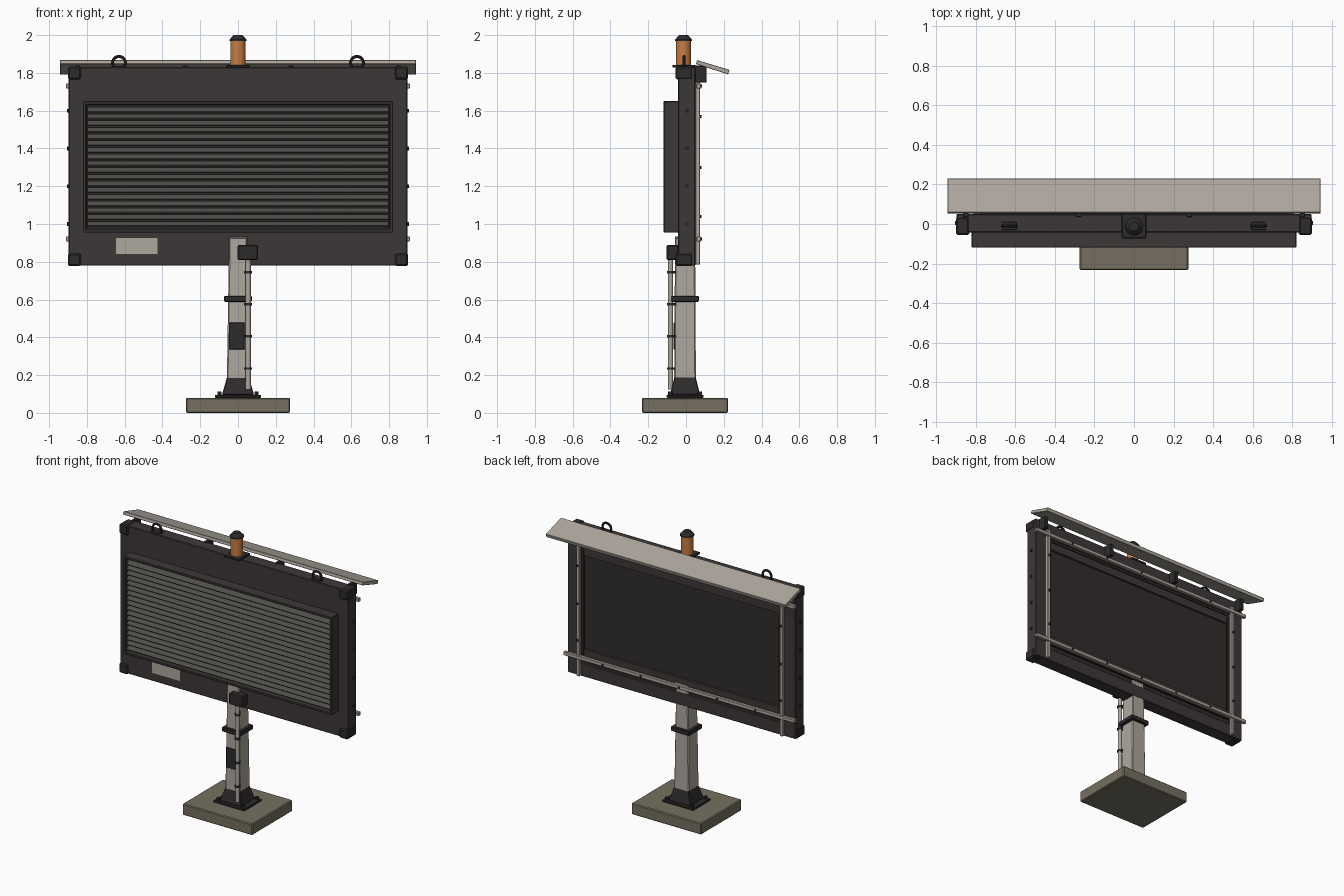
import bpy, bmesh, math
from mathutils import Matrix, Vector

if "Cube" in bpy.data.objects:
    bpy.data.objects.remove(bpy.data.objects["Cube"])


def mat(name, r, g, b):
    m = bpy.data.materials.new(name)
    m.diffuse_color = (r, g, b, 1)
    m.use_nodes = True
    m.node_tree.nodes["Principled BSDF"].inputs["Base Color"].default_value = m.diffuse_color
    return m


CAB = mat("cabinet charcoal", .048, .038, .039)
DARK = mat("dark fittings", .028, .024, .025)
SCREEN = mat("screen black", .031, .026, .024)
SLAT = mat("slat grey", .078, .077, .067)
PALE = mat("pale metal", .42, .385, .34)
CONC = mat("concrete", .18, .16, .117)
ORANGE = mat("beacon orange", .58, .205, .053)


def finish(name, bm, m, bevel=0.0, smooth=False):
    bmesh.ops.recalc_face_normals(bm, faces=bm.faces)
    me = bpy.data.meshes.new(name)
    bm.to_mesh(me)
    bm.free()
    me.materials.append(m)
    o = bpy.data.objects.new(name, me)
    bpy.context.collection.objects.link(o)
    if bevel:
        b = o.modifiers.new("bevel", 'BEVEL')
        b.width, b.segments = bevel, 1
    if smooth:
        bpy.ops.object.select_all(action='DESELECT')
        o.select_set(True)
        bpy.context.view_layer.objects.active = o
        bpy.ops.object.shade_smooth_by_angle(angle=math.radians(35))
    return o


def add_box(bm, x0, x1, y0, y1, z0, z1, tilt=0):
    mtx = (Matrix.Translation(((x0 + x1) / 2, (y0 + y1) / 2, (z0 + z1) / 2))
           @ Matrix.Rotation(tilt, 4, 'X')
           @ Matrix.Diagonal((x1 - x0, y1 - y0, z1 - z0, 1)))
    bmesh.ops.create_cube(bm, size=1, matrix=mtx)


def boxes(name, m, dims, bevel=0.0):
    bm = bmesh.new()
    for d in dims:
        add_box(bm, *d)
    return finish(name, bm, m, bevel)


def cyls(name, m, items, axis='Z', seg=16):
    """items: (centre, radius1, radius2, length)"""
    rot = {'Z': Matrix(), 'Y': Matrix.Rotation(math.pi / 2, 4, 'X'),
           'X': Matrix.Rotation(math.pi / 2, 4, 'Y')}[axis]
    bm = bmesh.new()
    for c, r1, r2, h in items:
        bmesh.ops.create_cone(bm, cap_ends=True, segments=seg, radius1=r1, radius2=r2,
                              depth=h, matrix=Matrix.Translation(c) @ rot)
    return finish(name, bm, m, 0, True)


def frustum(name, m, w0, d0, w1, d1, z0, z1, bevel=0.0, cy=-.005):
    bm = bmesh.new()
    rings = [[bm.verts.new((sx * w, cy + sy * d, z)) for sx, sy in ((-1, -1), (1, -1), (1, 1), (-1, 1))]
             for w, d, z in ((w0, d0, z0), (w1, d1, z1))]
    for r in rings:
        bm.faces.new(r)
    for i in range(4):
        j = (i + 1) % 4
        bm.faces.new((rings[0][i], rings[0][j], rings[1][j], rings[1][i]))
    return finish(name, bm, m, bevel)


def recessed(name, m, dims, ny, inset, depth, bevel=0.0):
    """Box with one y-facing side inset and pushed inwards; the recess floor gets slot 1."""
    bm = bmesh.new()
    add_box(bm, *dims)
    bm.normal_update()
    f = [f for f in bm.faces if f.normal.y * ny > .9][0]
    bmesh.ops.inset_region(bm, faces=[f], thickness=inset)
    r = bmesh.ops.extrude_face_region(bm, geom=[f])
    nf = [g for g in r['geom'] if isinstance(g, bmesh.types.BMFace)][0]
    bmesh.ops.translate(bm, verts=nf.verts, vec=(0, -ny * depth, 0))
    if f.is_valid:
        bmesh.ops.delete(bm, geom=[f], context='FACES')
    nf.material_index = 1
    return finish(name, bm, m, bevel)


S = (-1, 1)

# footing, base plate, flared shoe
boxes("concrete_footing", CONC, [(-.275, .275, -.233, .222, 0, .08)], .006)
boxes("base_plate", DARK, [(-.122, .122, -.102, .092, .08, .096)], .003)
cyls("anchor_bolts", DARK, [((sx * .098, -.005 + sy * .078, .1), .012, .012, .026)
                            for sx in S for sy in S], seg=6)
frustum("pole_shoe", DARK, .085, .08, .058, .056, .095, .19, .004)

# tapered pole with collar, hatch and cap
frustum("pole", PALE, .06, .058, .047, .053, .1, .93, .006)
frustum("pole_collar", DARK, .073, .073, .073, .073, .588, .62, .004)
boxes("access_hatch", DARK, [(-.048, .035, -.066, -.057, .335, .478)], .002)
boxes("pole_cap", PALE, [(-.048, .048, -.059, .058, .922, .935)], .003)

# cabinet with recessed rear screen
cab = recessed("cabinet", CAB, (-.897, .897, -.042, .05, .78, 1.83), 1, .13, .018, .004)
cab.data.materials.append(SCREEN)
boxes("screen_trim", DARK,
      [(-.785, .785, .045, .055, z, z + .016) for z in (.9, 1.694)] +
      [(s * .776 - .009, s * .776 + .009, .045, .055, .9, 1.71) for s in S])
boxes("screen_bezel", CAB,
      [(-.77, .77, .03, .048, z, z + .065) for z in (.908, 1.64)])
boxes("corner_caps", DARK, [(min(s * .832, s * .9), max(s * .832, s * .9), -.055, .035, z, z + .068)
                            for s in S for z in (.777, 1.765)], .008)
cyls("side_bolts", DARK, [((s * .898, .005, z), .01, .01, .014)
                          for s in S for z in (1.0, 1.2, 1.4, 1.6)], 'X', 8)

# front louvre housing and slats
hou = recessed("louvre_housing", CAB, (-.82, .82, -.118, -.04, .955, 1.65), -1, .024, .045, .003)
hou.data.materials.append(DARK)
N = 18
pitch = .64 / N
boxes("louvre_slats", SLAT, [(-.798, .798, -.113, -.077, z - .004, z + .004, math.radians(40))
                             for z in (.982 + pitch * (i + .5) for i in range(N))])
boxes("label_plate", PALE, [(-.645, -.425, -.047, -.04, .84, .925)])

# rear mounting rails with bolts
boxes("vertical_rails", PALE, [(s * .8 - .013, s * .8 + .013, .05, .074, .785, 1.77) for s in S], .003)
boxes("horizontal_rails", PALE, [(-.91, .91, .056, .08, z - .013, z + .013) for z in (.92, 1.73)], .003)
cyls("rail_bolts", DARK,
     [((x, .08, z), .008, .008, .008) for z in (.92, 1.73) for x in (-.6, -.3, 0, .3, .6)] +
     [((s * .8, .077, z), .008, .008, .012) for s in S for z in (1.04, 1.3, 1.57)], 'Y', 8)

# sloping rain hood on brackets
bm = bmesh.new()
vs = [bm.verts.new((-.943, y, z)) for y, z in ((.058, 1.868), (.23, 1.816), (.223, 1.792), (.053, 1.847))]
f = bm.faces.new(vs)
r = bmesh.ops.extrude_face_region(bm, geom=[f])
bmesh.ops.translate(bm, vec=(1.886, 0, 0), verts=[v for v in r['geom'] if isinstance(v, bmesh.types.BMVert)])
finish("rain_hood", bm, PALE, .002)
boxes("hood_brackets", DARK, [(x - .014, x + .014, .035, .108, 1.748, 1.838)
                              for x in (-.85, -.28, .28, .85)], .003)

# lifting eyes
bm = bmesh.new()
for s in S:
    n, k, R, t = 24, 8, .034, .008
    rings = []
    for i in range(n):
        a = math.tau * i / n
        rings.append([bm.verts.new((s * .63 + (R + t * math.cos(b)) * math.cos(a), -.01 + t * math.sin(b),
                                    1.853 + (R + t * math.cos(b)) * math.sin(a)))
                      for b in (math.tau * j / k for j in range(k))])
    for i in range(n):
        p, q = rings[i], rings[(i + 1) % n]
        for j in range(k):
            bm.faces.new((p[j], q[j], q[(j + 1) % k], p[(j + 1) % k]))
finish("lifting_eyes", bm, DARK, 0, True)
boxes("lifting_eye_pads", DARK, [(s * .63 - .038, s * .63 + .038, -.03, .01, 1.825, 1.836) for s in S], .002)

# beacon lamp
boxes("beacon_plate", DARK, [(-.062, .062, -.072, .052, 1.828, 1.842)], .003)
cyls("beacon_lens", ORANGE, [((0, -.013, 1.905), .04, .04, .13)], seg=24)
cyls("beacon_cap", DARK, [((0, -.013, 1.972), .046, .046, .008), ((0, -.013, 1.988), .045, .024, .024)], seg=24)

# cable conduit, clamps and junction box
cyls("conduit", PALE, [((.054, -.082, .475), .014, .014, .7)])
cyls("conduit_clamps", DARK, [((.054, -.082, z), .019, .019, .013) for z in (.235, .405, .575, .745)])
boxes("clamp_feet", DARK, [(.036, .056, -.082, -.05, z - .006, z + .006) for z in (.235, .405, .575, .745)])
boxes("junction_box", DARK, [(-.002, .106, -.102, -.04, .81, .89)], .006)
